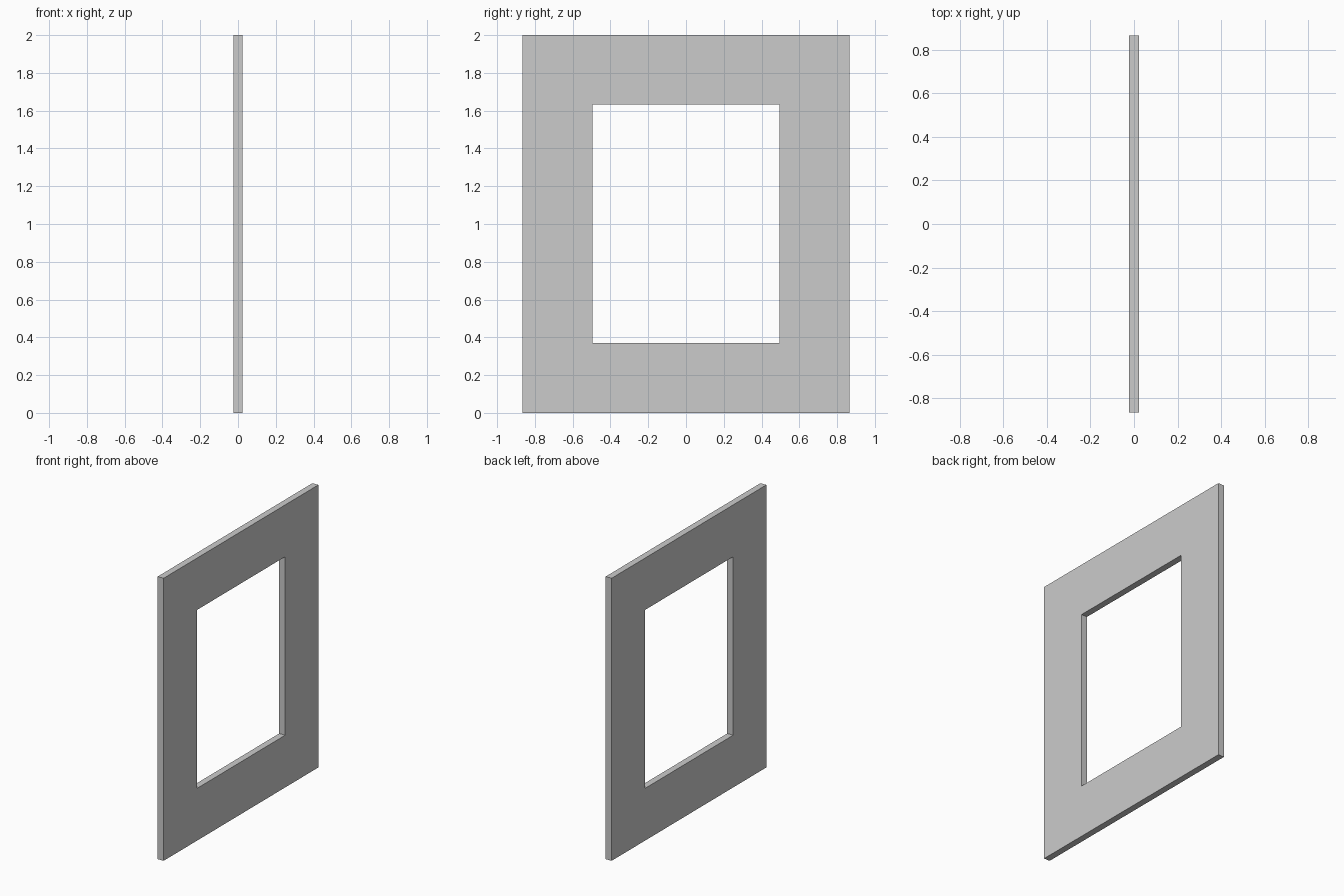
import bpy, bmesh

if "Cube" in bpy.data.objects:
    bpy.data.objects.remove(bpy.data.objects["Cube"])

THICK = 0.046
OUTER = (0.865, 0.0, 2.0)      # half width, bottom, top
INNER = (0.494, 0.37, 1.633)


def rect(bm, x, half, low, high):
    return [bm.verts.new((x, y, z)) for y, z in
            ((-half, low), (half, low), (half, high), (-half, high))]


# Flat rectangular frame with mitred faces around the opening
bm = bmesh.new()
loops = [rect(bm, x, *size) for x, size in (
    (THICK / 2, OUTER), (THICK / 2, INNER),
    (-THICK / 2, INNER), (-THICK / 2, OUTER))]
for a, b in zip(loops, loops[1:] + loops[:1]):
    for i in range(4):
        j = (i + 1) % 4
        bm.faces.new((a[i], a[j], b[j], b[i]))
bmesh.ops.recalc_face_normals(bm, faces=bm.faces)

mesh = bpy.data.meshes.new("frame")
bm.to_mesh(mesh)
bm.free()
bpy.context.collection.objects.link(bpy.data.objects.new("frame", mesh))
